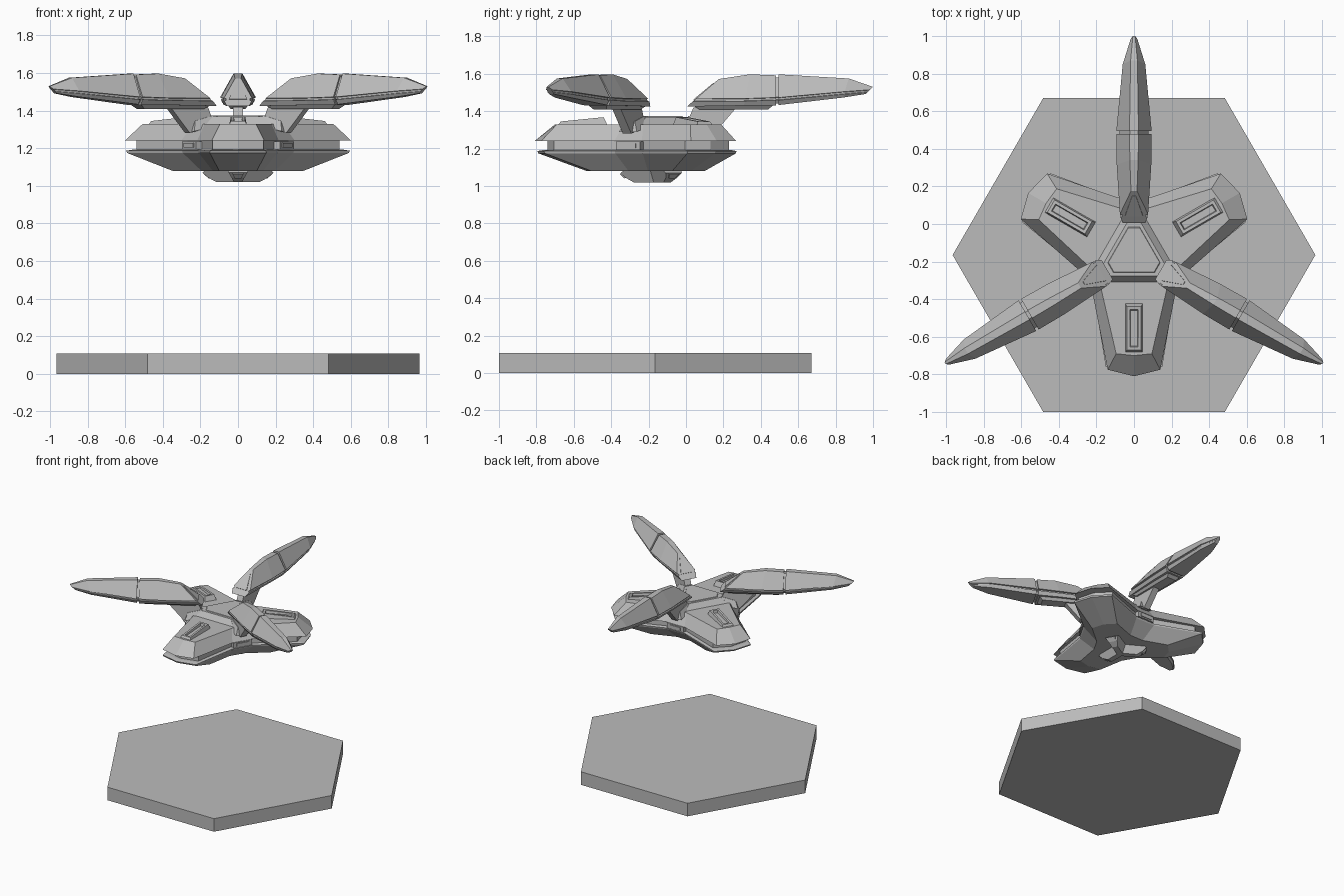
import bpy, bmesh, math
from mathutils import Matrix, Vector

if "Cube" in bpy.data.objects:
    bpy.data.objects.remove(bpy.data.objects["Cube"])

grey = bpy.data.materials.new("plain grey")
grey.use_nodes = True
COLOUR = (0.5, 0.5, 0.5, 1)
grey.diffuse_color = COLOUR
grey.node_tree.nodes["Principled BSDF"].inputs["Base Color"].default_value = COLOUR

CENTRE = Vector((0, -0.16, 0))
LOBES = {"front": -90, "back_left": 30, "back_right": 150}
ARMS = {"back": 90, "front_left": -30, "front_right": 210}


def loft(name, rings, angle=0):
    """Skin a list of equal point rings, cap both ends and turn it about the hull axis."""
    bm = bmesh.new()
    rows = [[bm.verts.new(p) for p in ring] for ring in rings]
    n = len(rows[0])
    for a, b in zip(rows, rows[1:]):
        for i in range(n):
            j = (i + 1) % n
            bm.faces.new((a[i], a[j], b[j], b[i]))
    bm.faces.new(rows[0])
    bm.faces.new(rows[-1])
    bmesh.ops.recalc_face_normals(bm, faces=bm.faces)
    mesh = bpy.data.meshes.new(name)
    bm.to_mesh(mesh)
    bm.free()
    mesh.transform(Matrix.Translation(CENTRE) @ Matrix.Rotation(math.radians(angle), 4, "Z"))
    mesh.materials.append(grey)
    obj = bpy.data.objects.new(name, mesh)
    bpy.context.collection.objects.link(obj)
    return obj


def three_fold(points, z):
    """Repeat (distance, sideways) points around the axis, starting at each lobe."""
    ring = []
    for turn in LOBES.values():
        rot = Matrix.Rotation(math.radians(turn), 4, "Z")
        ring += [rot @ Vector((d, s, z)) for d, s in points]
    return ring


def star(tip, tip_w, valley, valley_w, z, bulge=0.035):
    """Three-lobed outline with blunt tips and flat valleys."""
    c, s = math.cos(math.radians(60)), math.sin(math.radians(60))
    vx, vy = valley * c + valley_w * s, valley * s - valley_w * c
    return three_fold([(vx, -vy), (tip, -tip_w), (tip + bulge, 0), (tip, tip_w), (vx, vy)], z)


def rect(d0, d1, w, z0, z1):
    """Four-cornered ring seen from above, sloping from z0 to z1."""
    return [(d0, -w, z0), (d1, -w, z1), (d1, w, z1), (d0, w, z0)]


# Ground plate
hexagon = [(math.cos(math.radians(a)) * 0.965, math.sin(math.radians(a)) * 0.965) for a in range(0, 360, 60)]
loft("ground_plate", [[(x, y - 0.005, z) for x, y in hexagon] for z in (0, 0.107)])

# Hull shells
loft("lower_hull", [star(0.345, 0.10, 0.19, 0.06, 1.08, 0.025),
                    star(0.595, 0.15, 0.29, 0.085, 1.175),
                    star(0.60, 0.15, 0.295, 0.085, 1.187),
                    star(0.57, 0.14, 0.275, 0.08, 1.192)])
loft("middle_band", [star(0.545, 0.135, 0.265, 0.08, z) for z in (1.185, 1.245)])
loft("upper_hull", [star(0.615, 0.14, 0.30, 0.085, 1.24),
                    star(0.53, 0.095, 0.24, 0.06, 1.33, 0.01)])

# Raised three-cornered hub on top
def hub_ring(corner, w, z):
    ring = []
    for a in sorted(ARMS.values()):
        rot = Matrix.Rotation(math.radians(a), 4, "Z")
        ring += [rot @ Vector((corner, s, z)) for s in (-w, w)]
    return ring

loft("hub", [hub_ring(0.235, 0.045, 1.32), hub_ring(0.17, 0.035, 1.37)])
loft("hub_plate", [hub_ring(0.145, 0.03, 1.369), hub_ring(0.14, 0.03, 1.374)])

for side, angle in LOBES.items():
    # Wedge-shaped vent with a sunken slot
    loft(side + "_vent", [rect(0.26, 0.525, 0.047, 1.325, 1.325),
                          rect(0.28, 0.51, 0.038, 1.368, 1.345),
                          rect(0.295, 0.495, 0.022, 1.366, 1.346),
                          rect(0.30, 0.49, 0.018, 1.345, 1.335)], angle)
    # Keel fin below the hull with a tapered window plate on its end
    keel = [(0.0, 0.055, 1.085), (0.17, 0.055, 1.085), (0.19, 0.05, 1.07),
            (0.165, 0.035, 1.045), (0.12, 0.022, 1.02), (0.0, 0.022, 1.02)]
    loft(side + "_keel_fin", [[(d, s * w, z) for d, w, z in keel] for s in (-1, 1)], angle)
    window = [(0.189, 0.03, 1.068), (0.164, 0.018, 1.044)]
    outline = [(d, s * w, z) for s in (-1, 1) for d, w, z in window[::s]]
    loft(side + "_keel_window", [outline, [(d + 0.006, y, z - 0.004) for d, y, z in outline]], angle)


def blade_section(low, high, w, top_w, z_low, z_side, z_high):
    """Tapered section with a groove above its lower lip; the section may lean."""
    half = [(top_w, z_high), (w, z_side + 0.008), (w * 0.86, z_side + 0.006),
            (w * 0.86, z_side - 0.004), (w * 0.97, z_side - 0.006), (w * 0.8, z_low)]
    lean = (high - low) / (z_high - z_low)
    right = [(low + lean * (z - z_low), y, z) for y, z in half]
    return right + [(d, -y, z) for d, y, z in reversed(right)]


for side, angle in ARMS.items():
    # Inner and outer blades with a narrow joint between
    loft(side + "_inner_blade", [blade_section(0.165, 0.335, 0.075, 0.016, 1.425, 1.458, 1.572),
                                 blade_section(0.47, 0.50, 0.092, 0.022, 1.43, 1.46, 1.597),
                                 blade_section(0.64, 0.64, 0.094, 0.024, 1.43, 1.465, 1.592)], angle)
    loft(side + "_blade_joint", [blade_section(d, d, 0.078, 0.02, 1.44, 1.467, 1.58)
                                 for d in (0.63, 0.67)], angle)
    loft(side + "_outer_blade", [blade_section(0.655, 0.655, 0.094, 0.024, 1.433, 1.465, 1.597),
                                 blade_section(1.0, 1.03, 0.06, 0.018, 1.473, 1.497, 1.575),
                                 blade_section(1.12, 1.16, 0.018, 0.006, 1.492, 1.507, 1.53)], angle)
    # Triangular plate on the leaning inner end
    plate = [(0.205, 0.048, 1.458), (0.312, 0.010, 1.547)]
    outline = [(d, s * w, z) for s in (-1, 1) for d, w, z in plate[::s]]
    loft(side + "_end_plate", [[(d + k, y, z - k) for d, y, z in outline] for k in (-0.005, 0.004)], angle)
    # Keel under the inner blade
    loft(side + "_blade_keel", [rect(0.23, 0.60, 0.04, 1.41, 1.41),
                                rect(0.19, 0.63, 0.06, 1.435, 1.435)], angle)
    # Strut from the hull valley up to the blade
    strut = [(0.20, 1.42), (0.43, 1.42), (0.31, 1.28), (0.24, 1.30), (0.17, 1.35)]
    loft(side + "_strut", [[(d, y, z) for d, z in strut] for y in (-0.026, 0.026)], angle)
    # Collar where the strut meets the hub
    loft(side + "_strut_collar", [rect(0.17, 0.30, 0.055, 1.32, 1.29),
                                  rect(0.17, 0.28, 0.03, 1.375, 1.345)], angle)
    # Port in the recessed band, with a plate on its face
    loft(side + "_port", [rect(0.24, 0.30, 0.075, z, z) for z in (1.193, 1.237)], angle)
    loft(side + "_port_plate", [rect(0.295, 0.306, 0.05, z, z) for z in (1.203, 1.228)], angle)
